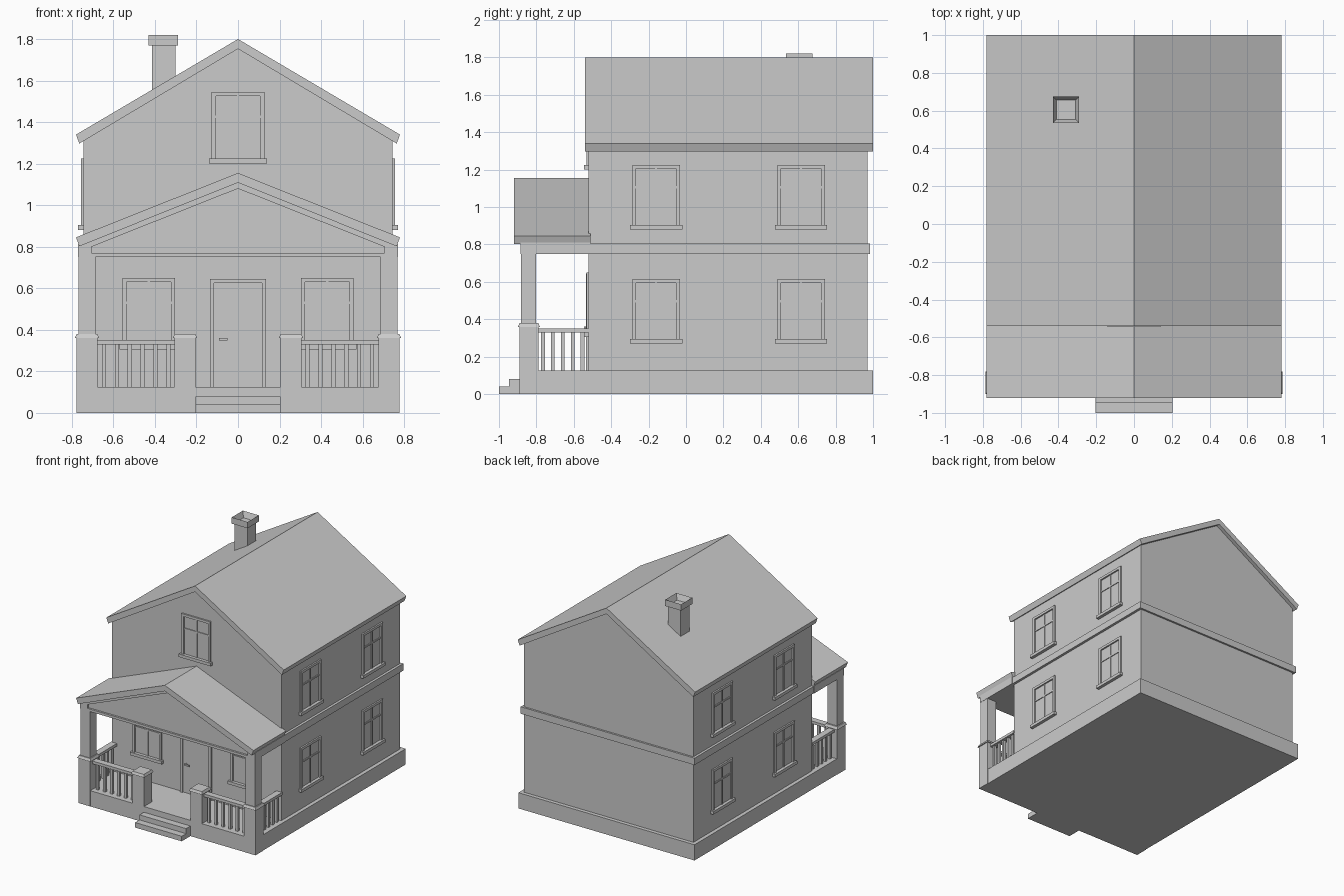
import bpy, bmesh
from mathutils import Matrix, Vector

cube = bpy.data.objects.get("Cube")
if cube:
    bpy.data.objects.remove(cube, do_unlink=True)

# one plain grey for the whole house
grey = bpy.data.materials.new("plain grey")
grey.use_nodes = True
COLOUR = (0.6, 0.6, 0.6, 1)
grey.diffuse_color = COLOUR
grey.node_tree.nodes["Principled BSDF"].inputs["Base Color"].default_value = COLOUR


def finish(name, bm):
    bmesh.ops.recalc_face_normals(bm, faces=bm.faces)
    mesh = bpy.data.meshes.new(name)
    bm.to_mesh(mesh)
    bm.free()
    mesh.materials.append(grey)
    ob = bpy.data.objects.new(name, mesh)
    bpy.context.collection.objects.link(ob)
    return ob


def add_box(bm, x, y, z):
    """Add a box spanning the given (min, max) pairs."""
    size = [b - a for a, b in (x, y, z)]
    mid = [(a + b) / 2 for a, b in (x, y, z)]
    m = Matrix.Translation(mid) @ Matrix.Diagonal((*size, 1))
    return bmesh.ops.create_cube(bm, size=1, matrix=m)["verts"]


def box(name, x, y, z):
    bm = bmesh.new()
    add_box(bm, x, y, z)
    return finish(name, bm)


def prism(name, profile, y0, y1):
    """Extrude an (x, z) outline from y0 to y1; returns the bmesh and front face."""
    bm = bmesh.new()
    front = bm.faces.new([bm.verts.new((x, y0, z)) for x, z in profile])
    back = bmesh.ops.extrude_face_region(bm, geom=[front], use_keep_orig=True)["geom"]
    verts = [g for g in back if isinstance(g, bmesh.types.BMVert)]
    bmesh.ops.translate(bm, verts=verts, vec=(0, y1 - y0, 0))
    bmesh.ops.recalc_face_normals(bm, faces=bm.faces)
    return bm, front


def roof(name, ridge, eave, thick, y0, y1):
    """Pitched slab with eaves cut square to the slope."""
    half, low = 0.78, eave
    outline = [(0, ridge), (half, low), (half - 0.016, low - 0.043), (0, ridge - thick),
               (0.016 - half, low - 0.043), (-half, low)]
    finish(name, prism(name, outline, y0, y1)[0])


# foundation, walls and floor band
box("foundation", (-0.775, 0.775), (-0.89, 1.0), (0, 0.125))
walls = [(-0.745, 0.125), (0.745, 0.125), (0.745, 1.32), (0, 1.76), (-0.745, 1.32)]
finish("house_walls", prism("walls", walls, -0.52, 0.97)[0])
box("floor_band", (-0.765, 0.765), (-0.515, 0.985), (0.75, 0.805))
box("lower_step", (-0.205, 0.205), (-1.0, -0.88), (0, 0.04))
box("upper_step", (-0.205, 0.205), (-0.945, -0.88), (0.04, 0.08))

# roofs
roof("main_roof", 1.8, 1.34, 0.047, -0.54, 1.0)
roof("porch_roof", 1.155, 0.845, 0.046, -0.92, -0.51)

# porch gable with a shallow recessed panel
gable = [(-0.77, 0.75), (0.77, 0.75), (0.77, 0.81), (0, 1.12), (-0.77, 0.81)]
finish("porch_gable", prism("gable", gable, -0.87, -0.51)[0])
panel = [(-0.705, 0.77), (0.705, 0.77), (0.705, 0.8), (0, 1.08), (-0.705, 0.8)]
bm = bmesh.new()
rings = [[bm.verts.new((x, y, z)) for x, z in shape]
         for shape, y in ((gable, -0.87), (gable, -0.885), (panel, -0.885), (panel, -0.87))]
for a, b in zip(rings, rings[1:]):
    for i in range(5):
        j = (i + 1) % 5
        bm.faces.new((a[i], a[j], b[j], b[i]))
finish("porch_gable_trim", bm)

# chimney with a hollow cap
box("chimney_shaft", (-0.415, -0.302), (0.55, 0.66), (1.45, 1.77))
bm = bmesh.new()
add_box(bm, (-0.43, -0.29), (0.535, 0.675), (1.77, 1.82))
top = max(bm.faces, key=lambda f: f.calc_center_median().z)
bmesh.ops.inset_region(bm, faces=[top], thickness=0.026)
bmesh.ops.translate(bm, verts=top.verts, vec=(0, 0, -0.045))
finish("chimney_cap", bm)


def pier(name, cx):
    """Stone pier with a chamfered cap."""
    cy, r = -0.84, 0.051
    box(name, (cx - r, cx + r), (cy - r, cy + r), (0, 0.36))
    bm = bmesh.new()
    r += 0.008
    add_box(bm, (cx - r, cx + r), (cy - r, cy + r), (0.36, 0.38))
    upper = [v for v in bm.verts if v.co.z > 0.37]
    bmesh.ops.scale(bm, verts=upper, vec=(0.85, 0.85, 1),
                    space=Matrix.Translation((-cx, -cy, 0)))
    finish(name + "_cap", bm)


# porch piers, posts and railings on each side
for side, s in (("left", 1), ("right", -1)):
    def sx(a, b):
        return tuple(sorted((a * s, b * s)))
    pier(side + "_outer_pier", 0.727 * s)
    pier(side + "_inner_pier", 0.255 * s)
    box(side + "_porch_post", sx(0.685, 0.768), (-0.883, -0.802), (0.37, 0.76))
    box(side + "_front_rail", sx(0.3, 0.68), (-0.865, -0.815), (0.33, 0.352))
    box(side + "_side_rail", sx(0.702, 0.752), (-0.79, -0.515), (0.33, 0.352))
    bm = bmesh.new()
    for i in range(6):
        x = 0.335 + i * 0.062
        add_box(bm, sx(x - 0.01, x + 0.01), (-0.85, -0.83), (0.12, 0.335))
    for i in range(5):
        y = -0.765 + i * 0.053
        add_box(bm, sx(0.717, 0.737), (y - 0.01, y + 0.01), (0.12, 0.335))
    finish(side + "_balusters", bm)


def window(name, place):
    """Window facing -y around its sill centre, moved by the place matrix."""
    bm = bmesh.new()
    w, h, f, wall = 0.127, 0.325, 0.02, 0.01
    for s in (-1, 1):
        add_box(bm, tuple(sorted((s * w, s * (w - f)))), (-0.012, wall), (0, h))
    add_box(bm, (f - w, w - f), (-0.012, wall), (h - f, h))
    add_box(bm, (-0.14, 0.14), (-0.025, wall), (-0.02, 0.004))
    add_box(bm, (-0.006, 0.006), (-0.006, wall), (0, h - f))
    add_box(bm, (f - w, w - f), (-0.006, wall), (0.2, 0.212))
    bm.transform(place)
    finish(name, bm)


for x, z, name in ((-0.43, 0.325, "front_right"), (0.43, 0.325, "front_left"),
                   (0, 1.22, "attic")):
    window(name + "_window", Matrix.Translation((x, -0.52, z)))
for side, s in (("left", 1), ("right", -1)):
    for y, end in ((-0.16, "fore"), (0.615, "rear")):
        for z, floor in ((0.29, "lower"), (0.9, "upper")):
            turn = Matrix.Rotation(s * 1.5708, 4, "Z")
            window(f"{side}_{end}_{floor}_window",
                   Matrix.Translation((s * 0.745, y, z)) @ turn)

# front door, its frame and handle
bm = bmesh.new()
for s in (-1, 1):
    add_box(bm, tuple(sorted((s * 0.135, s * 0.115))), (-0.535, -0.51), (0.12, 0.645))
add_box(bm, (-0.115, 0.115), (-0.535, -0.51), (0.625, 0.645))
finish("door_frame", bm)
box("front_door", (-0.115, 0.115), (-0.524, -0.51), (0.12, 0.625))
box("door_handle", (-0.092, -0.05), (-0.545, -0.538), (0.349, 0.361))
box("handle_stem", (-0.09, -0.08), (-0.54, -0.52), (0.349, 0.361))
